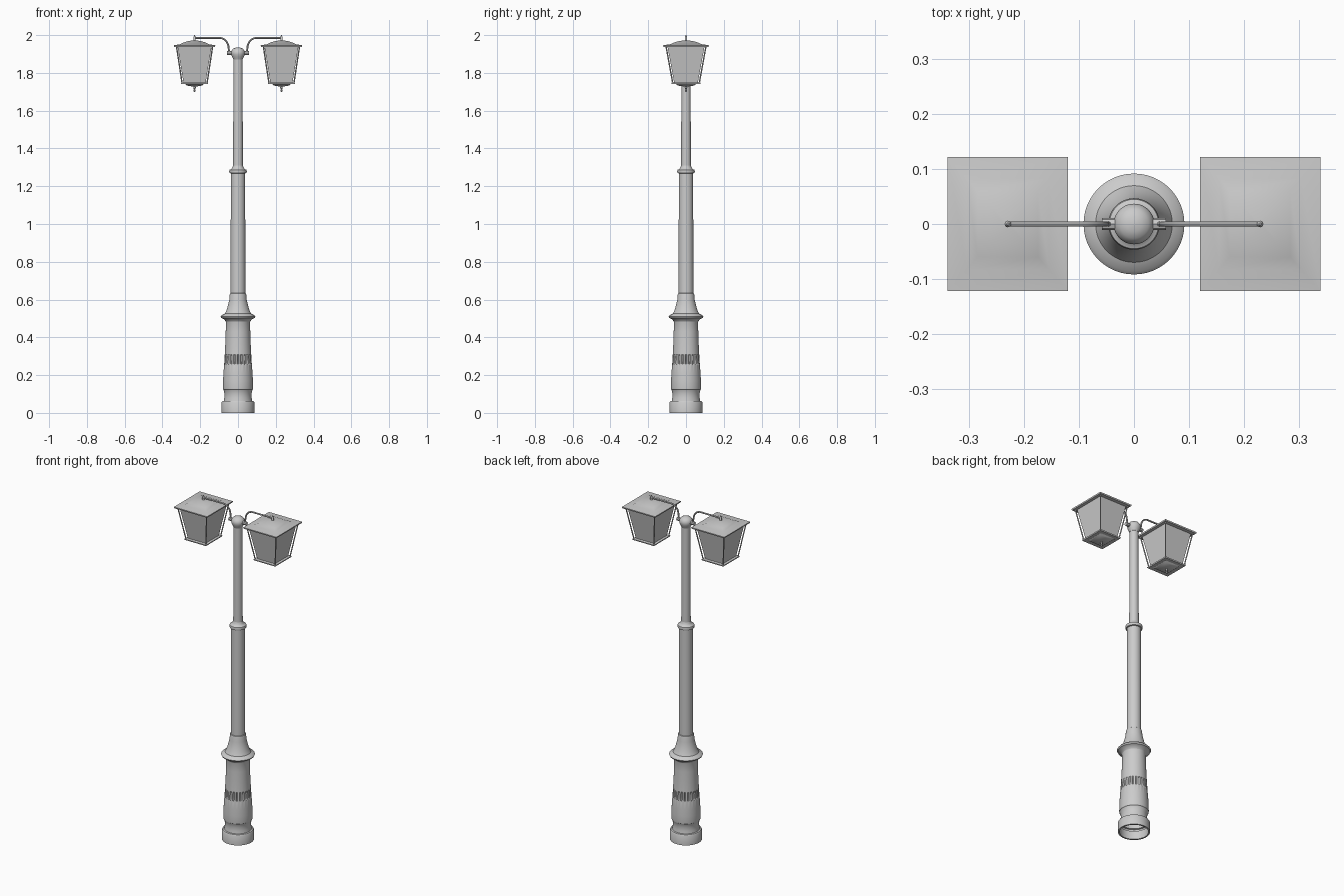
import bpy, bmesh, math
from mathutils import Vector

if "Cube" in bpy.data.objects:
    bpy.data.objects.remove(bpy.data.objects["Cube"])


def finish(name, bm, angle=35):
    bmesh.ops.recalc_face_normals(bm, faces=bm.faces[:])
    me = bpy.data.meshes.new(name)
    bm.to_mesh(me)
    bm.free()
    ob = bpy.data.objects.new(name, me)
    bpy.context.collection.objects.link(ob)
    bpy.ops.object.select_all(action='DESELECT')
    ob.select_set(True)
    bpy.context.view_layer.objects.active = ob
    bpy.ops.object.shade_smooth_by_angle(angle=math.radians(angle))
    return ob


def loft(bm, rings, cap_start=True, cap_end=True):
    loops = [[bm.verts.new(p) for p in ring] for ring in rings]
    n = len(loops[0])
    for a, b in zip(loops, loops[1:]):
        for i in range(n):
            j = (i + 1) % n
            bm.faces.new((a[i], a[j], b[j], b[i]))
    if cap_start:
        bm.faces.new(loops[0][::-1])
    if cap_end:
        bm.faces.new(loops[-1])


def lathe(name, profile, x=0, n=48, cap_start=True, flute=None):
    bm = bmesh.new()
    rings = []
    for r, z in profile:
        ring = []
        for i in range(n):
            a = 2 * math.pi * i / n
            rr = r - (flute(z, i) if flute else 0)
            ring.append((x + rr * math.cos(a), rr * math.sin(a), z))
        rings.append(ring)
    loft(bm, rings, cap_start)
    return finish(name, bm)


def square_loft(name, profile, x, angle=35):
    """Stack of rectangular rings: (half width, half depth, z)."""
    bm = bmesh.new()
    loft(bm, [[(x - w, -d, z), (x + w, -d, z), (x + w, d, z), (x - w, d, z)]
              for w, d, z in profile])
    return finish(name, bm, angle)


def tube(name, points, radius, n=10):
    cu = bpy.data.curves.new(name, 'CURVE')
    cu.dimensions = '3D'
    cu.bevel_depth = radius
    cu.bevel_resolution = 2
    cu.use_fill_caps = True
    sp = cu.splines.new('POLY')
    sp.points.add(len(points) - 1)
    for p, co in zip(sp.points, points):
        p.co = (*co, 1)
    ob = bpy.data.objects.new(name, cu)
    bpy.context.collection.objects.link(ob)
    bpy.ops.object.select_all(action='DESELECT')
    ob.select_set(True)
    bpy.context.view_layer.objects.active = ob
    bpy.ops.object.convert(target='MESH')
    bpy.ops.object.shade_smooth_by_angle(angle=math.radians(40))
    return ob


# Hollow foot, open at the bottom
lathe("foot", [(0.078, 0.05), (0.078, 0), (0.087, 0), (0.087, 0.055), (0.083, 0.062),
               (0.075, 0.064), (0.072, 0.08), (0.071, 0.1), (0.075, 0.118), (0.078, 0.125)],
      cap_start=False)

# Pedestal with a ring of short pointed flutes
def notch(z, i):
    return 0.006 if i % 4 == 0 and 0.255 < z < 0.305 else 0

lathe("pedestal", [(0.072, 0.118), (0.079, 0.124), (0.08, 0.132), (0.079, 0.17), (0.077, 0.21),
                   (0.074, 0.25), (0.073, 0.262), (0.072, 0.28), (0.071, 0.3), (0.07, 0.31),
                   (0.067, 0.37), (0.065, 0.43), (0.064, 0.48), (0.067, 0.49)],
      n=96, flute=notch)

# Flared collar between pedestal and column
lathe("flared_collar", [(0.064, 0.482), (0.072, 0.495), (0.088, 0.502), (0.092, 0.51),
                        (0.086, 0.517), (0.07, 0.525), (0.06, 0.545), (0.052, 0.575),
                        (0.046, 0.6), (0.044, 0.625), (0.042, 0.632), (0.038, 0.635)])

# Column, neck ring, upper pole and rounded cap
lathe("column", [(0.039, 0.62), (0.038, 1.275)])
lathe("neck_ring", [(0.038, 1.268), (0.045, 1.27), (0.047, 1.278), (0.045, 1.287),
                    (0.035, 1.291), (0.029, 1.3), (0.026, 1.31)])
lathe("upper_pole", [(0.026, 1.29), (0.024, 1.88)])
lathe("pole_cap", [(0.025, 1.872), (0.031, 1.885), (0.036, 1.897), (0.037, 1.908),
                   (0.034, 1.918), (0.026, 1.928), (0.014, 1.933), (0.003, 1.935)])

for side, s in (("right", 1), ("left", -1)):
    cx = 0.23 * s

    # Bracket socket and curved arm
    tube(side + "_bracket", [(0.03 * s, 0, 1.905), (0.058 * s, 0, 1.905)], 0.011)
    path = [(0.04 * s, 0, 1.905), (0.046 * s, 0, 1.91)]
    for i in range(9):
        t = math.pi / 2 * i / 8
        path.append(((0.097 - 0.047 * math.cos(t)) * s, 0, 1.932 + 0.053 * math.sin(t)))
    path.append((0.234 * s, 0, 1.985))
    tube(side + "_arm", path, 0.0048)
    lathe(side + "_hanger", [(0.006, 1.955), (0.006, 1.99), (0.004, 1.994), (0.002, 2.0)], cx, 12)

    # Roof with thin eaves and a low crown
    square_loft(side + "_roof", [(0.108, 0.12, 1.938), (0.11, 0.122, 1.942), (0.11, 0.122, 1.946),
                                 (0.075, 0.083, 1.952), (0.055, 0.06, 1.962),
                                 (0.032, 0.035, 1.969), (0.005, 0.005, 1.972)], cx)

    # Tapered glass body
    square_loft(side + "_glass", [(0.058, 0.062, 1.745), (0.09, 0.098, 1.94)], cx)

    # Corner bars
    for kx in (1, -1):
        for ky in (1, -1):
            tube(side + "_corner_bar", [(cx + 0.066 * kx, 0.07 * ky, 1.745),
                                        (cx + 0.096 * kx, 0.106 * ky, 1.942)], 0.0035)

    # Bottom plate, tray below and drop finial
    square_loft(side + "_bottom_plate", [(0.07, 0.075, 1.741), (0.072, 0.077, 1.744),
                                         (0.072, 0.077, 1.748), (0.068, 0.073, 1.75)], cx)
    square_loft(side + "_tray", [(0.012, 0.012, 1.728), (0.04, 0.043, 1.733),
                                 (0.052, 0.056, 1.743)], cx)
    lathe(side + "_drop_finial", [(0.002, 1.699), (0.005, 1.704), (0.005, 1.709), (0.003, 1.714),
                                  (0.007, 1.72), (0.006, 1.726), (0.004, 1.73)], cx, 12)
